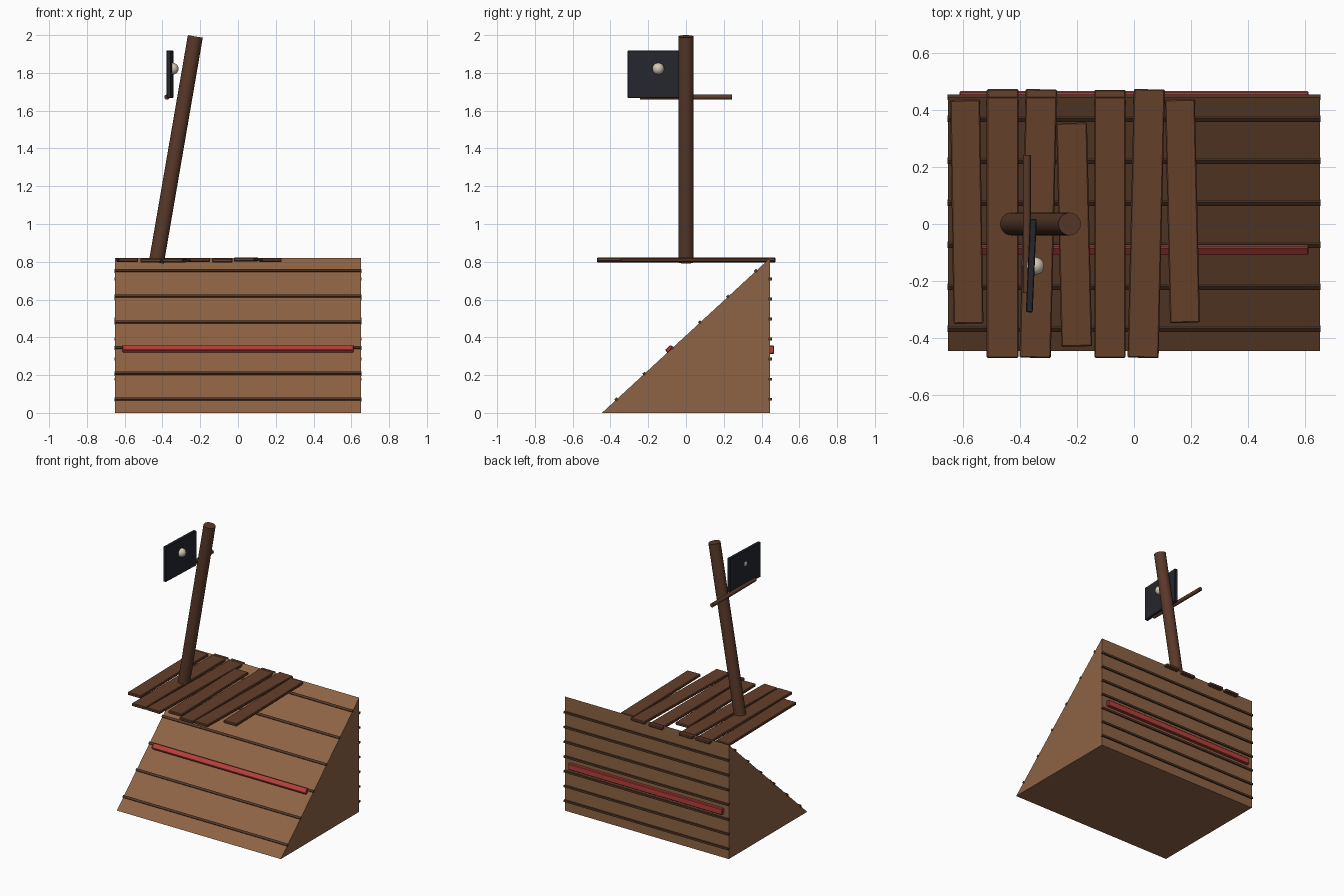
import bpy, bmesh, math
from mathutils import Vector, Matrix

if "Cube" in bpy.data.objects:
    bpy.data.objects.remove(bpy.data.objects["Cube"])


def material(name, rgb):
    m = bpy.data.materials.new(name)
    m.diffuse_color = (*rgb, 1)
    m.use_nodes = True
    m.node_tree.nodes["Principled BSDF"].inputs["Base Color"].default_value = m.diffuse_color
    return m


HULL = material("hull_wood", (0.27, 0.125, 0.058))
SEAM = material("seam_wood", (0.085, 0.04, 0.02))
DECK = material("deck_wood", (0.13, 0.05, 0.024))
MAST = material("mast_wood", (0.10, 0.04, 0.022))
RED = material("red_paint", (0.45, 0.05, 0.042))
BLACK = material("black_cloth", (0.018, 0.02, 0.028))
BONE = material("bone", (0.65, 0.58, 0.45))


def finish(name, bm, mat):
    bmesh.ops.recalc_face_normals(bm, faces=bm.faces)
    me = bpy.data.meshes.new(name)
    bm.to_mesh(me)
    bm.free()
    ob = bpy.data.objects.new(name, me)
    bpy.context.collection.objects.link(ob)
    me.materials.append(mat)
    return ob


def box(name, loc, size, mat, rot=(0, 0, 0), bevel=0):
    bm = bmesh.new()
    bmesh.ops.create_cube(bm, size=1, matrix=Matrix.Diagonal((*size, 1)))
    ob = finish(name, bm, mat)
    ob.location, ob.rotation_euler = loc, rot
    if bevel:
        b = ob.modifiers.new("bevel", 'BEVEL')
        b.width, b.segments = bevel, 1
    return ob


def smooth(ob):
    bpy.ops.object.select_all(action='DESELECT')
    ob.select_set(True)
    bpy.context.view_layer.objects.active = ob
    bpy.ops.object.shade_smooth_by_angle(angle=math.radians(40))


def rod(name, a, b, r, mat, sides):
    a, b = Vector(a), Vector(b)
    bm = bmesh.new()
    bmesh.ops.create_cone(bm, cap_ends=True, segments=sides, radius1=r, radius2=r,
                          depth=(b - a).length)
    ob = finish(name, bm, mat)
    ob.location = (a + b) / 2
    ob.rotation_euler = (b - a).to_track_quat('Z', 'Y').to_euler()
    smooth(ob)
    return ob


# wedge hull: triangular profile extruded along x
HX, HY, HZ = 0.652, 0.445, 0.82
bm = bmesh.new()
face = bm.faces.new([bm.verts.new((-HX, y, z)) for y, z in ((-HY, 0), (HY, 0), (HY, HZ))])
ext = bmesh.ops.extrude_face_region(bm, geom=[face])
bmesh.ops.translate(bm, vec=(2 * HX, 0, 0),
                    verts=[v for v in ext["geom"] if isinstance(v, bmesh.types.BMVert)])
finish("hull", bm, HULL)

# plank seams on the sloped front and the upright back
slope = math.atan2(HZ, 2 * HY)
out = Vector((0, -math.sin(slope), math.cos(slope)))


def on_slope(z, lift=0):
    return Vector((0, -HY + 2 * HY * z / HZ, z)) + out * lift


for i in range(6):
    box(f"front_seam_{i}", on_slope(0.071 + 0.136 * i), (2 * HX + 0.004, 0.016, 0.016),
        SEAM, (slope, 0, 0))
for i in range(7):
    box(f"back_seam_{i}", (0, HY, 0.073 + 0.106 * i), (2 * HX + 0.004, 0.02, 0.014), SEAM)

# painted stripes
box("front_stripe", on_slope(0.333, 0.008), (1.225, 0.04, 0.022), RED, (slope, 0, 0), 0.004)
box("back_stripe", (0, HY + 0.008, 0.334), (1.225, 0.026, 0.044), RED, bevel=0.004)

# uneven deck planks: centre x, width, front y, back y, sideways drift to the back, height
planks = [(-0.587, 0.105, -0.35, 0.435, -0.012, 0.810),
          (-0.461, 0.112, -0.47, 0.473, 0.0, 0.807),
          (-0.336, 0.110, -0.47, 0.473, 0.022, 0.807),
          (-0.210, 0.108, -0.43, 0.355, -0.018, 0.810),
          (-0.084, 0.109, -0.47, 0.471, 0.0, 0.807),
          (0.043, 0.109, -0.47, 0.473, 0.022, 0.812),
          (0.170, 0.105, -0.347, 0.437, -0.018, 0.810)]
for i, (x, w, y0, y1, drift, z) in enumerate(planks):
    box(f"deck_plank_{i}", (x, (y0 + y1) / 2, z), (w, y1 - y0, 0.02), DECK,
        (0, 0, -math.atan2(drift, y1 - y0)), 0.004)

# leaning mast and its cross spar
rod("mast", (-0.432, 0, 0.797), (-0.226, 0, 1.993), 0.04, MAST, 20)
rod("spar", (-0.376, -0.243, 1.672), (-0.376, 0.243, 1.672), 0.014, MAST, 12)

# flag with round emblem
box("flag", (-0.3605, -0.146, 1.793), (0.024, 0.328, 0.25), BLACK,
    (0, 0, math.radians(-2.5)), 0.003)
bm = bmesh.new()
bmesh.ops.create_uvsphere(bm, u_segments=20, v_segments=12, radius=0.031)
emblem = finish("flag_emblem", bm, BONE)
emblem.location = (-0.346, -0.147, 1.822)
smooth(emblem)
